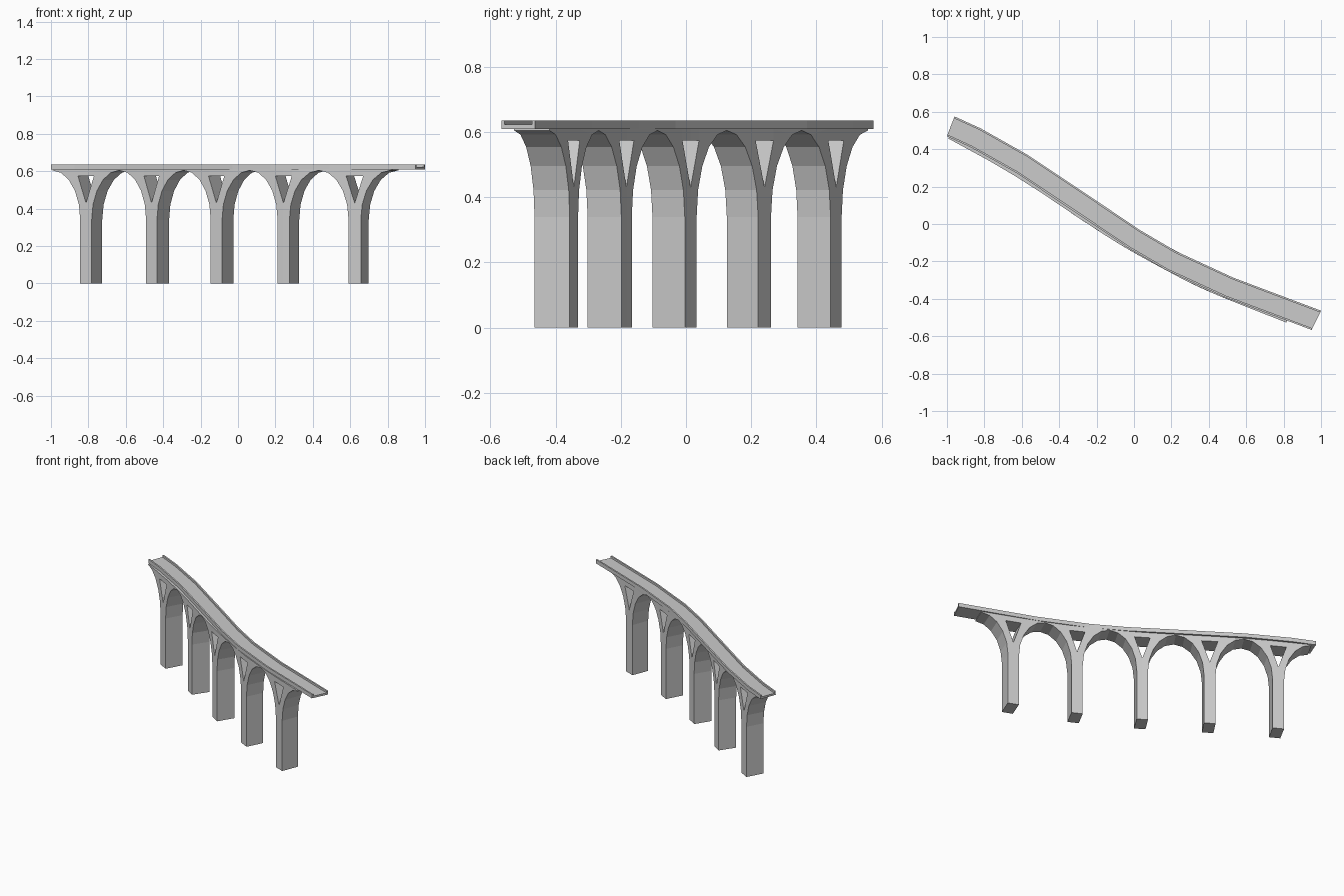
import bpy, bmesh
from math import sin, cos, pi, radians
from mathutils import Vector

if "Cube" in bpy.data.objects:
    bpy.data.objects.remove(bpy.data.objects["Cube"])

HALF_W = 0.058      # half width of the structure
HALF_SPAN = 0.205   # pier centre to arch crown
# pier centres and headings (degrees) along the curving route
PIERS = [(-0.785, 0.41, -28.5), (-0.43, 0.193, -34), (-0.085, -0.035, -32),
         (0.27, -0.234, -28), (0.645, -0.398, -21.5)]


def route(u):
    """Point and tangent on a Hermite curve through the piers, u = pier index."""
    def knot(i):
        x, y, a = PIERS[i]
        return Vector((x, y)), Vector((cos(radians(a)), sin(radians(a)))) * 2 * HALF_SPAN
    last = len(PIERS) - 1
    if u <= 0 or u >= last:
        i = 0 if u <= 0 else last
        p, m = knot(i)
        return p + m * (u - i), m.normalized()
    i = int(u)
    t = u - i
    (p, m), (q, n) = knot(i), knot(i + 1)
    pos = (p * (2*t**3 - 3*t*t + 1) + m * (t**3 - 2*t*t + t)
           + q * (3*t*t - 2*t**3) + n * (t**3 - t*t))
    tan = p * (6*t*t - 6*t) + m * (3*t*t - 4*t + 1) + q * (6*t - 6*t*t) + n * (3*t*t - 2*t)
    return pos, tan.normalized()


def finish(bm, name):
    bmesh.ops.recalc_face_normals(bm, faces=bm.faces)
    mesh = bpy.data.meshes.new(name)
    bm.to_mesh(mesh)
    bm.free()
    obj = bpy.data.objects.new(name, mesh)
    bpy.context.collection.objects.link(obj)
    return obj


# half elevation of one pier: outer arch edge paired with centre / hole edge
arch = [(HALF_SPAN - 0.17 * cos(k * pi / 10), 0.34 + 0.265 * sin(k * pi / 10)) for k in range(6)]
outer = [(0.035, 0)] + arch
inner = [(0, 0), (0, 0.34), (0, 0.43), (0.022, 0.495), (0.049, 0.575),
         (0.049, 0.61), (HALF_SPAN, 0.61)]
panels = [[outer[i], outer[i + 1], inner[i + 1], inner[i]] for i in range(6)]
panels.append([(0, 0.575), (0.049, 0.575), (0.049, 0.61), (0, 0.61)])


def build_arcade():
    bm = bmesh.new()
    verts = {}

    def vert(i, s, z, side):
        u = i + s / (2 * HALF_SPAN)
        key = (round(u, 4), round(z, 4), side)
        if key not in verts:
            p, t = route(u)
            p = p + Vector((-t.y, t.x)) * side * HALF_W
            verts[key] = bm.verts.new((p.x, p.y, z))
        return verts[key]

    # matching front and back panels, counting edges to find the outline
    edges = {}
    for i in range(len(PIERS)):
        for mirror in (1, -1):
            for poly in panels:
                pts = [(s * mirror, z) for s, z in poly]
                front = [vert(i, s, z, -1) for s, z in pts]
                back = [vert(i, s, z, 1) for s, z in pts]
                bm.faces.new(front)
                bm.faces.new(back[::-1])
                for k in range(4):
                    j = (k + 1) % 4
                    edges.setdefault(frozenset((front[k], front[j])), []).append(
                        (front[k], front[j], back[j], back[k]))
    # soffits, pier sides, hole sides and tops
    for quads in edges.values():
        if len(quads) == 1:
            bm.faces.new(quads[0])
    return finish(bm, "arcade")


def build_deck():
    # route corners and the trough-shaped section with low parapets
    path = [Vector(p) for p in [(-0.98, 0.522), (-0.847, 0.461), (-0.6, 0.322), (-0.2, 0.055),
                                (0, -0.08), (0.2, -0.197), (0.51, -0.34), (0.975, -0.515)]]
    w, c = 0.057, 0.047
    section = [(-w, 0.61), (w, 0.61), (w, 0.636), (c, 0.636), (c, 0.623),
               (-c, 0.623), (-c, 0.636), (-w, 0.636)]
    bm = bmesh.new()
    rings = []
    for i, p in enumerate(path):
        if i == 0:
            n = Vector((0.36, 0.93))
        elif i == len(path) - 1:
            n = Vector((0.44, 0.9))
        else:
            d = (p - path[i - 1]).normalized() + (path[i + 1] - p).normalized()
            n = Vector((-d.y, d.x)).normalized()
        rings.append([bm.verts.new((p.x + n.x * t, p.y + n.y * t, z)) for t, z in section])
    for a, b in zip(rings, rings[1:]):
        for k in range(8):
            j = (k + 1) % 8
            bm.faces.new((a[k], a[j], b[j], b[k]))
    bm.faces.new(rings[0])
    bm.faces.new(rings[-1][::-1])
    return finish(bm, "deck")


build_arcade()
build_deck()
